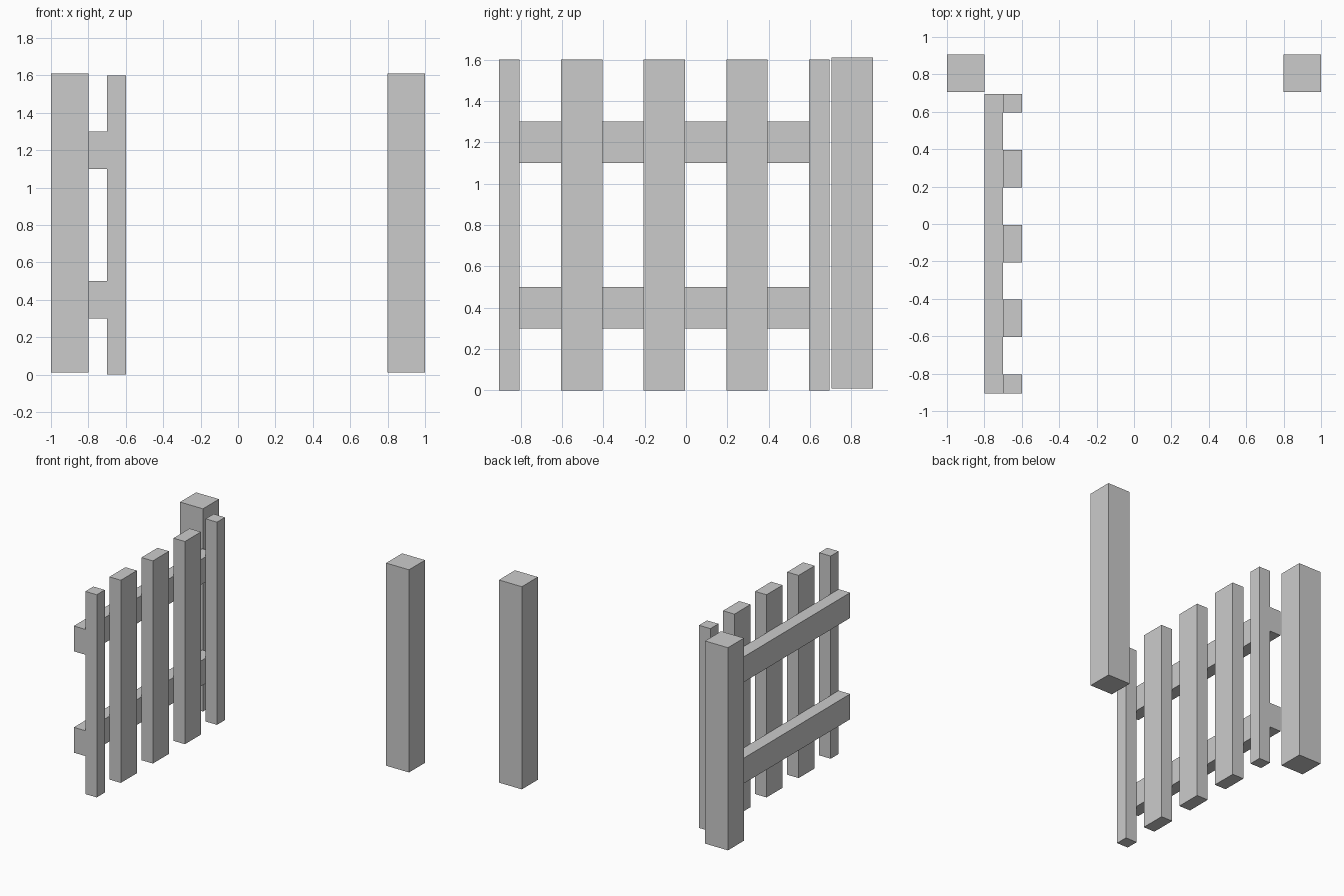
import bpy
import bmesh
from mathutils import Vector

if "Cube" in bpy.data.objects:
    bpy.data.objects.remove(bpy.data.objects["Cube"])


def box(name, lo, hi):
    """Add a box spanning the two opposite corners."""
    lo, hi = Vector(lo), Vector(hi)
    bm = bmesh.new()
    bmesh.ops.create_cube(bm, size=1)
    for v in bm.verts:
        v.co = Vector(c * s for c, s in zip(v.co, hi - lo)) + (lo + hi) / 2
    mesh = bpy.data.meshes.new(name)
    bm.to_mesh(mesh)
    bm.free()
    obj = bpy.data.objects.new(name, mesh)
    bpy.context.collection.objects.link(obj)
    return obj


# Gate posts at the two back corners
for side, x in (("left", -1.0), ("right", 0.8)):
    box(f"{side}_post", (x, 0.705, 0.01), (x + 0.2, 0.905, 1.61))

# Open gate: horizontal rails
GATE_START, GATE_END = -0.905, 0.695
for name, z in (("lower_rail", 0.3), ("upper_rail", 1.1)):
    box(name, (-0.8, GATE_START, z), (-0.7, GATE_END, z + 0.2))

# Evenly spaced pickets, the outer two cut to half width at the gate ends
for i in range(5):
    y = GATE_START - 0.1 + 0.4 * i
    box(f"picket_{i + 1}", (-0.7, max(y, GATE_START), 0),
        (-0.6, min(y + 0.2, GATE_END), 1.6))
